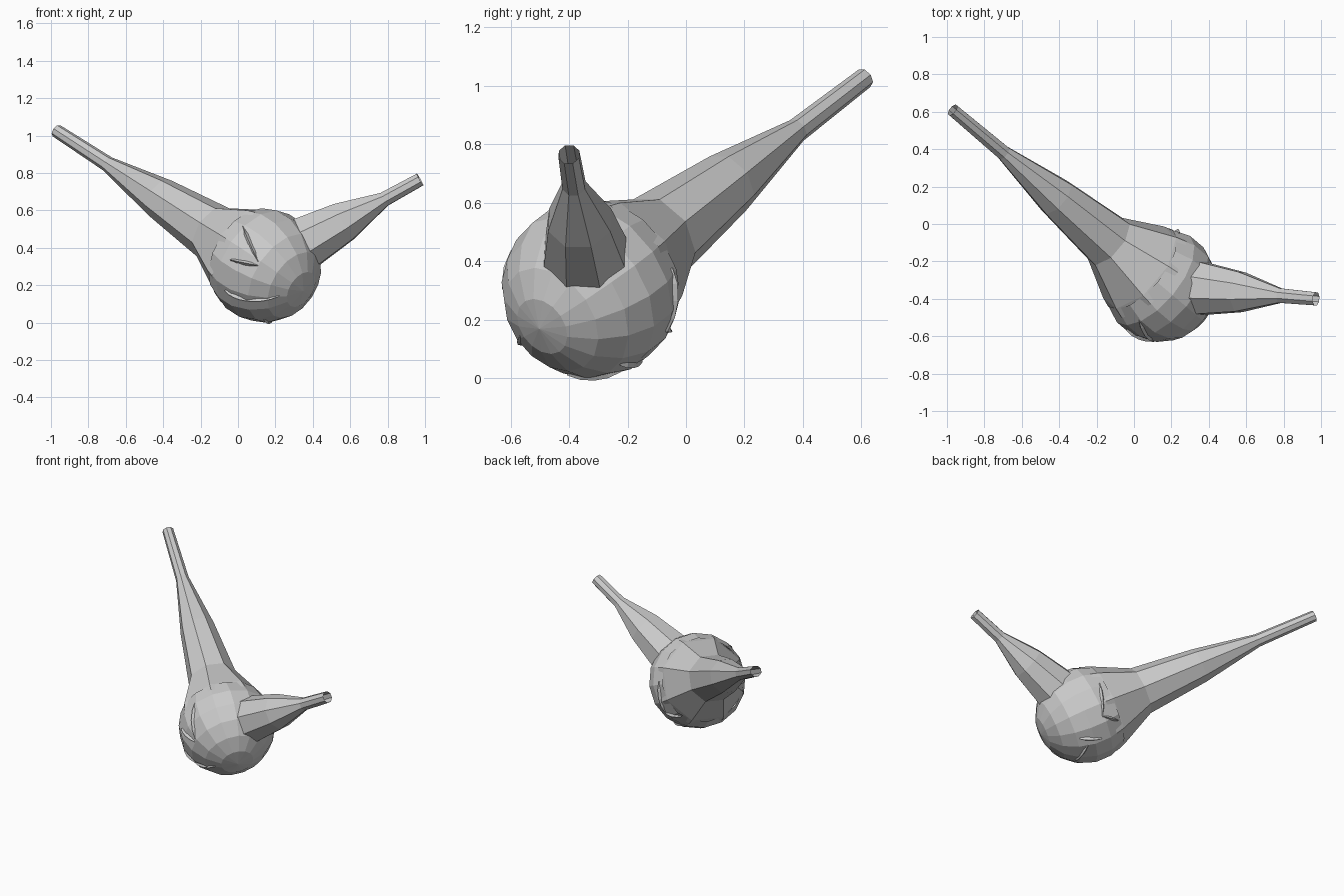
import bpy, bmesh, math
from mathutils import Vector

if "Cube" in bpy.data.objects:
    bpy.data.objects.remove(bpy.data.objects["Cube"])

CENTRE = Vector((0.14, -0.325, 0.305))
LONG_AXIS = Vector((-1.11, 0.935, 0.72)).normalized()
SHORT_AXIS = Vector((0.83, -0.075, 0.458)).normalized()


def finish(name, bm, fix=True):
    if fix:
        bmesh.ops.recalc_face_normals(bm, faces=bm.faces)
    me = bpy.data.meshes.new(name)
    bm.to_mesh(me)
    bm.free()
    ob = bpy.data.objects.new(name, me)
    bpy.context.collection.objects.link(ob)
    return ob


def revolve(name, axis, profile, sides, phase=0.0):
    """Faceted skin through rings given as (distance along axis, radius)."""
    bm = bmesh.new()
    u = axis.cross(Vector((0, 0, 1))).normalized()
    v = u.cross(axis)
    rings = []
    for t, r in profile:
        c = CENTRE + axis * t
        if r == 0:
            rings.append([bm.verts.new(c)] * sides)
            continue
        ring = []
        for i in range(sides):
            a = 2 * math.pi * (i + phase) / sides
            ring.append(bm.verts.new(c + u * (r * math.cos(a)) + v * (r * math.sin(a))))
        rings.append(ring)
    for a, b in zip(rings, rings[1:]):
        for i in range(sides):
            j = (i + 1) % sides
            bm.faces.new(list(dict.fromkeys((a[i], a[j], b[j], b[i]))))
    return finish(name, bm)


# Bulb, its rings lying around the long neck's axis
R = 0.307
ball = [(-R * math.cos(math.pi * k / 9), R * math.sin(math.pi * k / 9)) for k in range(9)]
revolve("bulb", LONG_AXIS, [(-R, 0)] + ball[1:7], 16)

# Long neck flares smoothly out of the bulb and ends in an open tube
revolve("long_neck", LONG_AXIS,
        [(0.1, 0.29), (0.16, 0.27), (0.40, 0.155), (0.81, 0.112), (1.22, 0.042), (1.62, 0.036)], 8, 0.5)

# Short neck
revolve("short_neck", SHORT_AXIS,
        [(0.12, 0.15), (0.26, 0.15), (0.49, 0.115), (0.735, 0.042), (0.955, 0.038)], 8, 0.5)


def ridge(bm, start, end, width=0.022, height=0.017):
    """Thin raised crease following the bulb between two directions."""
    d0, d1 = Vector(start).normalized(), Vector(end).normalized()
    side = d0.cross(d1).normalized()
    rows = []
    for k in range(5):
        d = d0.lerp(d1, k / 4).normalized()
        s = math.sin(math.pi * (0.08 + 0.84 * k / 4)) ** 0.5
        base = CENTRE + d * 0.285
        top = CENTRE + d * (0.298 + height * s)
        rows.append([bm.verts.new(p) for p in
                     (base - side * width * s, top, base + side * width * s)])
    for a, b in zip(rows, rows[1:]):
        for i in range(3):
            j = (i + 1) % 3
            bm.faces.new((a[i], a[j], b[j], b[i]))
    bm.faces.new(rows[0])
    bm.faces.new(rows[-1])


# Small creases on the front, back and underside of the bulb
creases = {
    "front_creases": [((-.12, -.2, .22), (-.03, -.28, .02)),
                      ((-.18, -.24, .03), (-.03, -.28, .0)),
                      ((-.22, -.18, -.14), (-.1, -.22, -.19)),
                      ((-.1, -.22, -.19), (.08, -.24, -.16))],
    "back_creases": [((.1, .27, .07), (.06, .25, -.14)),
                     ((.06, .25, -.14), (-.06, .26, -.13))],
    "underside_creases": [((0, .17, -.24), (.12, .1, -.26)),
                          ((.0, -.08, -.29), (.05, .1, -.28))],
}
for name, lines in creases.items():
    bm = bmesh.new()
    for a, b in lines:
        ridge(bm, a, b)
    finish(name, bm)
